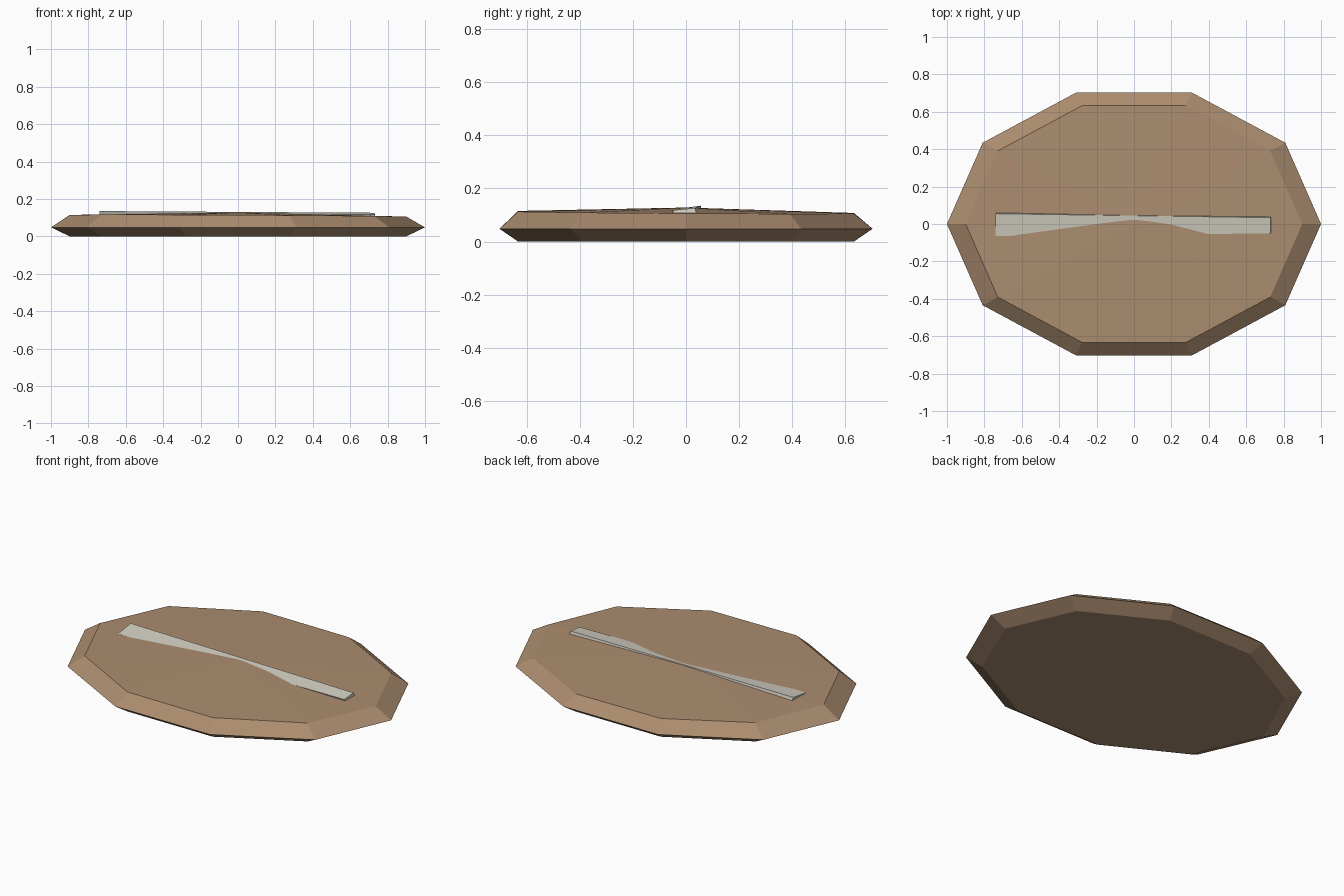
import bpy, bmesh, math

cube = bpy.data.objects.get("Cube")
if cube:
    bpy.data.objects.remove(cube, do_unlink=True)


def make_material(name, rgb):
    mat = bpy.data.materials.new(name)
    mat.use_nodes = True
    colour = (*rgb, 1.0)
    mat.diffuse_color = colour
    mat.node_tree.nodes["Principled BSDF"].inputs["Base Color"].default_value = colour
    return mat


def finish(bm, name, mat):
    bmesh.ops.recalc_face_normals(bm, faces=bm.faces)
    mesh = bpy.data.meshes.new(name)
    bm.to_mesh(mesh)
    bm.free()
    mesh.materials.append(mat)
    obj = bpy.data.objects.new(name, mesh)
    bpy.context.collection.objects.link(obj)
    return obj


def bridge(bm, lower, upper):
    n = len(lower)
    for i in range(n):
        j = (i + 1) % n
        bm.faces.new((lower[i], lower[j], upper[j], upper[i]))


brown = make_material("warm brown", (0.41, 0.265, 0.16))
grey = make_material("pale grey", (0.64, 0.61, 0.53))

# Ten-sided bevelled slab, with a slightly tilted, shallow peaked top
SIDES = 10


def ring(bm, scale, height):
    verts = []
    for i in range(SIDES):
        a = math.tau * i / SIDES
        x, y = scale * math.cos(a), 0.739 * scale * math.sin(a)
        verts.append(bm.verts.new((x, y, height(x, y))))
    return verts


bm = bmesh.new()
base = ring(bm, 0.9, lambda x, y: 0)
rim = ring(bm, 1.0, lambda x, y: 0.048)
top = ring(bm, 0.9, lambda x, y: 0.11 - 0.005 * x - 0.006 * y)
bridge(bm, base, rim)
bridge(bm, rim, top)
bm.faces.new(base)
peak = bm.verts.new((0, 0, 0.128))
for i in range(SIDES):
    bm.faces.new((top[i], top[(i + 1) % SIDES], peak))
finish(bm, "slab", brown)

# Thin tilted strip, partly sunk into the peak of the slab
bm = bmesh.new()
upper = [bm.verts.new(p) for p in (
    (-0.74, -0.065, 0.118), (0.73, -0.05, 0.118),
    (0.73, 0.034, 0.126), (-0.74, 0.055, 0.135))]
lower = [bm.verts.new((v.co.x + 0.006, v.co.y + 0.008, v.co.z - 0.03)) for v in upper]
bridge(bm, lower, upper)
bm.faces.new(upper)
bm.faces.new(lower)
finish(bm, "inlaid_strip", grey)
